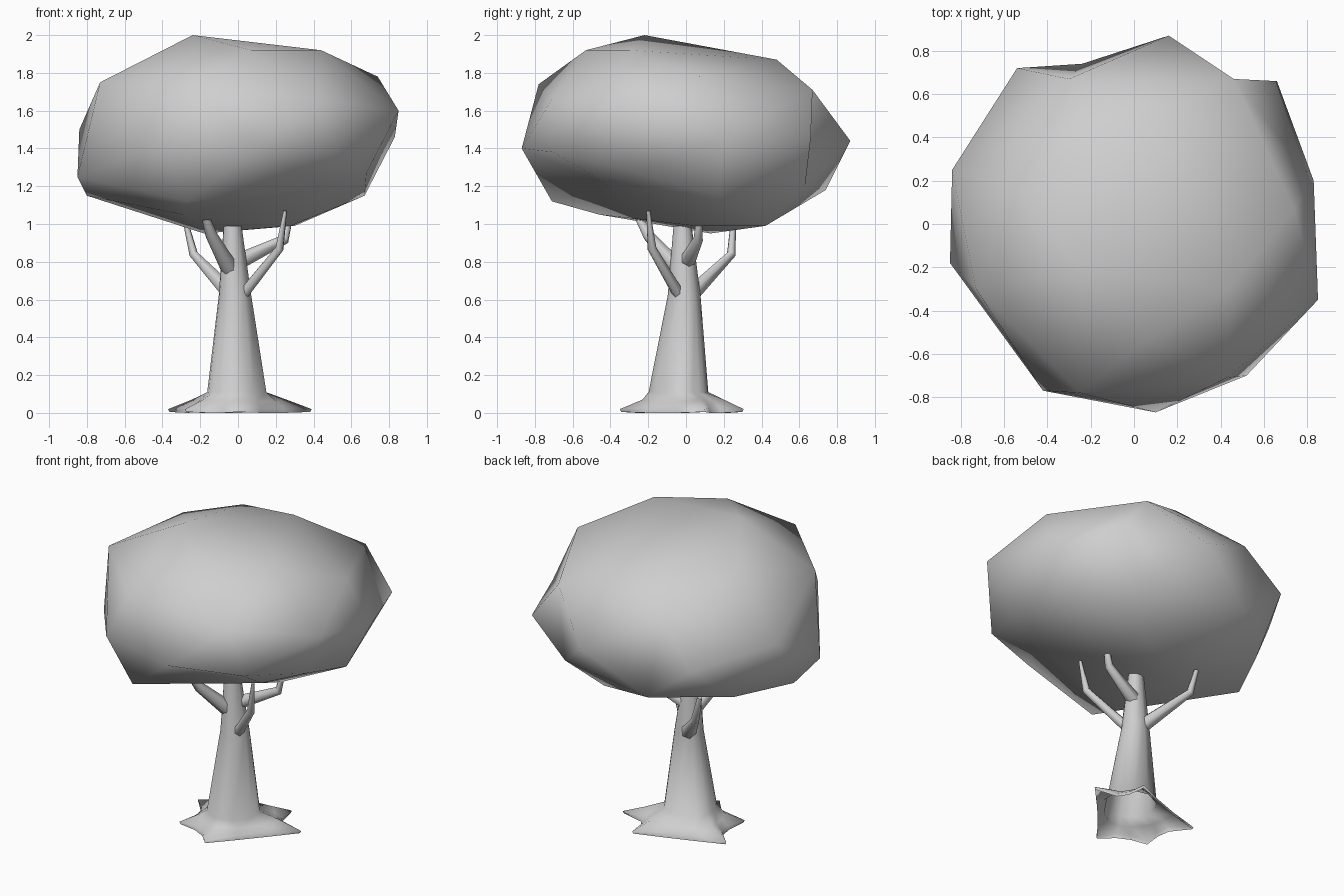
import bpy, bmesh, math
from mathutils import Vector

if "Cube" in bpy.data.objects:
    bpy.data.objects.remove(bpy.data.objects["Cube"])

grey = bpy.data.materials.new("mid grey")
grey.diffuse_color = (0.62, 0.62, 0.62, 1)
grey.use_nodes = True
grey.node_tree.nodes["Principled BSDF"].inputs["Base Color"].default_value = grey.diffuse_color


def finish(name, bm):
    bmesh.ops.recalc_face_normals(bm, faces=bm.faces[:])
    for f in bm.faces:
        f.smooth = len(f.verts) < 5      # end caps stay flat
    me = bpy.data.meshes.new(name)
    bm.to_mesh(me)
    bm.free()
    me.materials.append(grey)
    ob = bpy.data.objects.new(name, me)
    bpy.context.collection.objects.link(ob)
    return ob


def loft(name, rings):
    """Skin a list of equally long point rings and cap the far end."""
    bm = bmesh.new()
    vs = [[bm.verts.new(p) for p in ring] for ring in rings]
    n = len(vs[0])
    for a, b in zip(vs, vs[1:]):
        for i in range(n):
            j = (i + 1) % n
            bm.faces.new((a[i], a[j], b[j], b[i]))
    bm.faces.new(vs[-1])
    return finish(name, bm)


# Canopy: lumpy low-poly ball given by its main corners
corners = [
    # crown
    (-.24, -.22, 2.0), (.07, -.53, 1.92), (.44, -.30, 1.92), (.07, .48, 1.87),
    (-.25, .41, 1.88), (-.49, .13, 1.87),
    # shoulder
    (-.73, -.30, 1.75), (-.25, -.78, 1.74), (.43, -.71, 1.66),
    (.74, .07, 1.78), (.46, .67, 1.71), (-.30, .67, 1.68),
    # waist
    (.85, -.35, 1.60), (.83, .20, 1.46), (.66, .66, 1.45), (.16, .87, 1.44), (-.54, .72, 1.42),
    (-.84, .25, 1.50), (-.85, -.18, 1.25), (-.42, -.77, 1.42),
    (.10, -.87, 1.40), (.52, -.70, 1.38),
    # underside
    (-.27, -.71, 1.12), (.45, -.40, 1.20), (.68, -.25, 1.27), (.67, .17, 1.15),
    (.44, .63, 1.20), (-.24, .74, 1.18), (-.62, .39, 1.15), (-.80, .02, 1.15),
    (.30, .42, .99), (-.18, .13, .95), (.28, .05, .99), (-.29, -.46, 1.05),
]
# Hull the corners on a sphere so that every one is kept, then restore them
bm = bmesh.new()
where = {}
for c in corners:
    d = Vector((c[0] / .85, c[1] / .85, (c[2] - 1.45) / .53)).normalized()
    where[bm.verts.new(d)] = c
bmesh.ops.convex_hull(bm, input=bm.verts[:])
for v, c in where.items():
    v.co = c
# Turn two rear edges upright, which leaves notches beside the rear corner
at = {c: v for v, c in where.items()}
for a, b in (((.16, .87, 1.44), (.66, .66, 1.45)), ((.16, .87, 1.44), (-.54, .72, 1.42))):
    e = bm.edges.get((at[a], at[b]))
    if e:
        bmesh.ops.rotate_edges(bm, edges=[e])
finish("canopy", bm)

# Trunk with root flare: root tips with two valley points between each pair
tips = [(.39, .10), (.178, .305), (-.37, .11), (-.28, -.21), (.0, -.35)]
foot = []
for i, t in enumerate(tips):
    a, b = Vector(t), Vector(tips[(i + 1) % len(tips)])
    foot.append((a, True))
    for k in (1 / 3, 2 / 3):
        m = a.lerp(b, k)
        foot.append((m.normalized() * min(.27, m.length * .95), False))


def foot_ring(tip_scale, tip_z, valley_scale, valley_z):
    return [(p.x * s, p.y * s, z) for p, is_tip in foot
            for s, z in [(tip_scale, tip_z) if is_tip else (valley_scale, valley_z)]]


def trunk_ring(cx, cy, r, z):
    angles = [math.atan2(p.y, p.x) for p, _ in foot]
    return [(cx + r * math.cos(a), cy + r * math.sin(a), z) for a in angles]


loft("trunk", [
    foot_ring(.98, .005, 1, 0),
    foot_ring(1, .02, .97, .025),
    foot_ring(.66, .07, .82, .06),
    trunk_ring(-.005, -.04, .158, .11),
    trunk_ring(-.015, -.01, .087, .62),
    trunk_ring(-.028, -.018, .048, .99),
])


# Branches: bent tapering six-sided tubes that start inside the trunk
def branch(name, path, radii):
    pts = [Vector(p) for p in path]
    rings = []
    for i, p in enumerate(pts):
        d = (pts[min(i + 1, len(pts) - 1)] - pts[max(i - 1, 0)]).normalized()
        u = d.cross(Vector((-path[-1][1], path[-1][0], 0))).normalized()
        w = d.cross(u)
        rings.append([p + radii[i] * (u * math.cos(k * math.pi / 3) + w * math.sin(k * math.pi / 3))
                      for k in range(6)])
    loft(name, rings)


branch("branch_front_right", [(-.01, -.01, .58), (.22, -.18, .87), (.25, -.20, 1.07)], (.034, .024, .01))
branch("branch_back_left", [(-.02, .01, .61), (-.235, .24, .84), (-.275, .25, 1.0)], (.05, .025, .015))
branch("branch_front_left", [(-.03, -.02, .74), (-.14, -.20, .94), (-.17, -.25, 1.03)], (.05, .032, .022))
branch("branch_right", [(-.02, .0, .79), (.25, .065, .92), (.27, .07, 1.02)], (.045, .026, .018))
